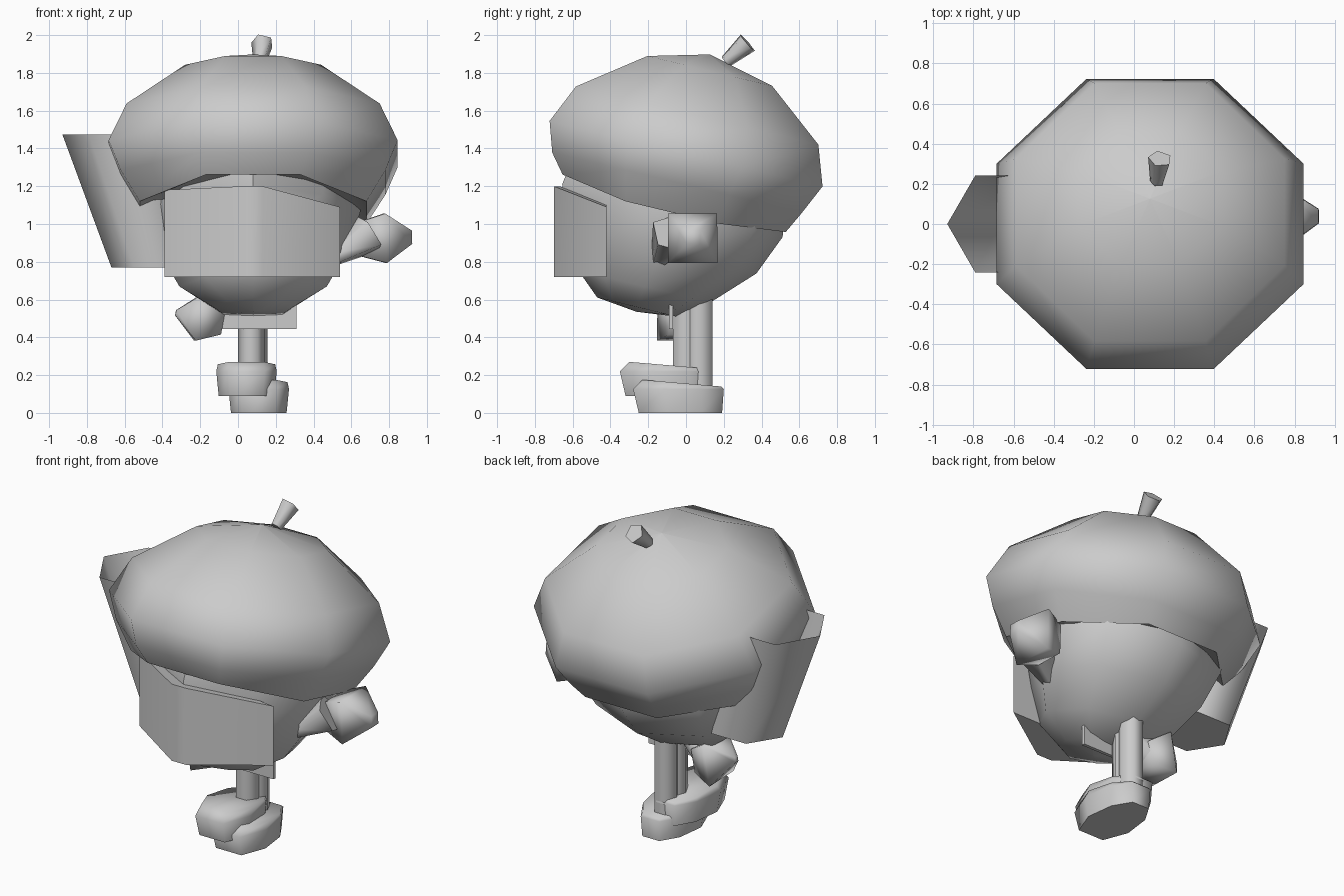
import bpy, bmesh, math
from mathutils import Vector, Matrix

if "Cube" in bpy.data.objects:
    bpy.data.objects.remove(bpy.data.objects["Cube"])

def finish(name, bm, angle=50):
    bmesh.ops.recalc_face_normals(bm, faces=bm.faces)
    me = bpy.data.meshes.new(name)
    bm.to_mesh(me)
    bm.free()
    ob = bpy.data.objects.new(name, me)
    bpy.context.collection.objects.link(ob)
    bpy.ops.object.select_all(action='DESELECT')
    ob.select_set(True)
    bpy.context.view_layer.objects.active = ob
    bpy.ops.object.shade_smooth_by_angle(angle=math.radians(angle))
    return ob

def loft(name, rings, bottom=True, top=True, mat=Matrix(), angle=50):
    """Skin a list of equal-length point rings."""
    bm = bmesh.new()
    rows = [[bm.verts.new(mat @ Vector(p)) for p in r] for r in rings]
    n = len(rows[0])
    for a, b in zip(rows, rows[1:]):
        for i in range(n):
            j = (i + 1) % n
            bm.faces.new((a[i], a[j], b[j], b[i]))
    if bottom:
        bm.faces.new(rows[0][::-1])
    if top:
        bm.faces.new(rows[-1])
    bmesh.ops.remove_doubles(bm, verts=bm.verts, dist=0.0005)
    return finish(name, bm, angle)

def ngon(n, rx, ry, z, cx=0, cy=0, phase=0):
    return [(cx + rx * math.cos(phase + math.tau * i / n),
             cy + ry * math.sin(phase + math.tau * i / n), z) for i in range(n)]

def cap_ring(ax, ay, w, cu=0, dip=0):
    # flat side to the front; the rim dips at the sides
    k = 1 / math.cos(math.pi / 8)
    return [(x, y, z - dip * (1 if abs(x) > 0.4 else -0.5 * (y < 0)))
            for x, y, z in ngon(8, ax * k, ay * k, w, 0, cu, math.pi / 8)]

def head_ring(rx, ry, w, cu=0):
    # corner to the front, front diagonals pulled in behind the mask
    pts = ngon(8, rx, ry, w, 0, cu)
    for i in (5, 7):
        x, y, z = pts[i]
        pts[i] = (x * 0.92, cu + (y - cu) * 0.86, z)
    for i in (1, 3):
        x, y, z = pts[i]
        pts[i] = (x * 1.05, cu + (y - cu) * 1.05, z)
    return pts

def spindle(name, p, q, stations, n, phase=0, angle=75):
    """Rings of given (distance fraction, radius) along the line p-q."""
    p, q = Vector(p), Vector(q)
    d = q - p
    m = Matrix.Translation(p) @ d.to_track_quat('Z', 'Y').to_matrix().to_4x4()
    return loft(name, [ngon(n, r, r, t * d.length, phase=phase) for t, r in stations],
                mat=m, angle=angle)

# Cap and head share one backward-tilted axis
tilt = Matrix.Translation((0.08, -0.065, 1.10)) @ Matrix.Rotation(math.radians(-13.5), 4, 'X')
loft("cap", [cap_ring(*a) for a in (
    (0.53, 0.55, 0.03, 0, 0.04), (0.60, 0.61, 0.0, 0, 0.04), (0.70, 0.68, 0.12, -0.01),
    (0.765, 0.743, 0.28, 0), (0.67, 0.66, 0.49, 0.01),
    (0.36, 0.34, 0.735, 0.02), (0.001, 0.001, 0.82, 0.0))], mat=tilt, angle=60)
loft("head", [head_ring(*a) for a in (
    (0.001, 0.001, -0.595, -0.06), (0.21, 0.22, -0.57, -0.06), (0.39, 0.36, -0.455, -0.05),
    (0.50, 0.51, -0.25, 0.0), (0.57, 0.60, -0.03, 0.0), (0.56, 0.58, 0.10, 0.0))],
    mat=tilt, angle=60)

# Stem
spindle("stem", (0.115, 0.21, 1.86), (0.13, 0.325, 1.96), ((0, 0.035), (1, 0.06)), 5)

# Blunt wedge mask over the face
plan = [(-0.39, -0.42), (0.03, -0.70), (0.13, -0.70), (0.54, -0.42)]
tops = [1.18, 1.20, 1.20, 1.09]
loft("face_mask", [[(x, y, 0.72) for x, y in plan],
                   [(x, y, z) for (x, y), z in zip(plan, tops)]], angle=35)

# Open six-sided basket at the side
loft("basket", [ngon(6, 0.24, 0.22, 0.77, -0.43, 0.0),
                ngon(6, 0.28, 0.28, 1.475, -0.65, 0.0)], top=False, angle=70)

# Arms and blocky hands
spindle("right_arm", (0.50, -0.14, 0.82), (0.69, -0.07, 0.95), ((0, 0.05), (1, 0.12)), 5)
hand = ((0, 0.13), (0.48, 0.185), (1, 0.05))
q = math.pi / 4
spindle("right_hand", (0.65, 0.03, 0.92), (0.92, 0.04, 0.93), hand, 4, q, 95)
spindle("left_arm", (0.0, -0.02, 0.60), (-0.13, -0.02, 0.52), ((0, 0.05), (1, 0.09)), 5)
spindle("left_hand", (-0.08, -0.02, 0.485), (-0.33, -0.03, 0.53),
        ((0, 0.10), (0.5, 0.18), (1, 0.02)), 4, q, 95)

# Thin hip plate
loft("hip_plate", [[(-0.16, y, 0.445), (0.31, y, 0.445), (0.31, y, 0.64), (-0.16, y, 0.64)]
                   for y in (-0.09, -0.07)])

# Legs and feet
for name, x, y, z in (("right_leg", 0.085, 0.07, 0.10), ("left_leg", 0.07, 0.0, 0.18)):
    loft(name, [ngon(6, 0.07, 0.08, z, x, y), ngon(6, 0.07, 0.08, 0.66, x, y)], angle=70)

def foot(name, cx, z, y0, y1, w, h):
    outline = [(-0.6, 0), (0.6, 0), (1, 0.35), (0.85, 0.75), (0.4, 1),
               (-0.4, 1), (-0.85, 0.75), (-1, 0.35)]
    def ring(s, zf, zb, inset):
        return [(cx + s * w * px, y0 + inset + (y1 - y0 - inset * 1.3) * py,
                 z + zf + (zb - zf) * py) for px, py in outline]
    return loft(name, [ring(0.92, 0, 0, 0.03), ring(1.0, h * 0.72, h * 0.72, 0),
                       ring(0.95, h, h * 0.8, 0.05)], angle=70)

foot("right_foot", 0.11, 0.0, -0.28, 0.20, 0.16, 0.175)
foot("left_foot", 0.045, 0.09, -0.35, 0.14, 0.16, 0.18)
